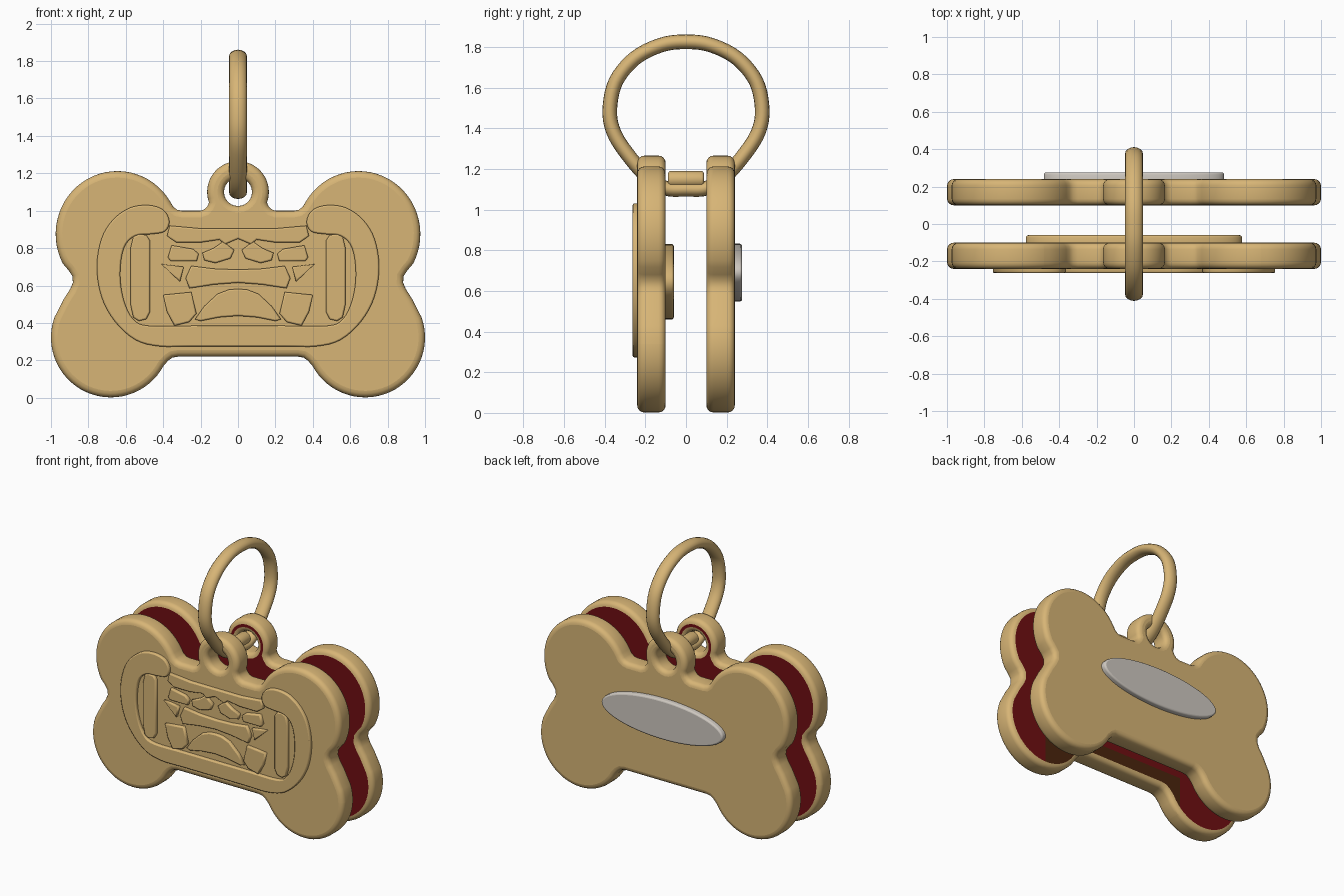
import bpy, bmesh, math
from mathutils import Vector
from mathutils.geometry import tessellate_polygon

if "Cube" in bpy.data.objects:
    bpy.data.objects.remove(bpy.data.objects["Cube"])


def material(name, rgb):
    m = bpy.data.materials.new(name)
    m.diffuse_color = (*rgb, 1)
    m.use_nodes = True
    m.node_tree.nodes["Principled BSDF"].inputs["Base Color"].default_value = m.diffuse_color
    return m


GOLD = material("gold", (0.68, 0.46, 0.18))
RED = material("dark_red", (0.16, 0.0045, 0.006))
BROWN = material("dark_brown", (0.07, 0.018, 0.004))
SILVER = material("silver_grey", (0.62, 0.58, 0.53))


def finish(bm, name, mats):
    bmesh.ops.recalc_face_normals(bm, faces=bm.faces[:])
    me = bpy.data.meshes.new(name)
    bm.to_mesh(me)
    bm.free()
    for m in mats:
        me.materials.append(m)
    ob = bpy.data.objects.new(name, me)
    bpy.context.collection.objects.link(ob)
    return ob


def arc(cx, cz, rx, rz, a0, a1, n):
    return [(cx + rx * math.cos(math.radians(a0 + (a1 - a0) * i / n)),
             cz + rz * math.sin(math.radians(a0 + (a1 - a0) * i / n))) for i in range(n + 1)]


def mirror(half):
    """Close a half outline running from x=0 to x=0."""
    return half + [(-x, z) for x, z in reversed(half) if x > 1e-4]


def smooth(pts, n):
    """Closed Catmull-Rom curve through the points."""
    out, k = [], len(pts)
    for i in range(k):
        a, b, c, d = (Vector(pts[(i + j) % k]) for j in (-1, 0, 1, 2))
        for s in range(n):
            t = s / n
            p = 0.5 * (2 * b + (c - a) * t + (2 * a - 5 * b + 4 * c - d) * t * t
                       + (3 * b - a - 3 * c + d) * t ** 3)
            out.append((p.x, p.y))
    return out


def inset_loop(loop, d):
    """Move a loop into the material, which lies on its left."""
    out, k = [], len(loop)
    for i in range(k):
        p, q, r = (Vector(loop[(i + j) % k]) for j in (-1, 0, 1))
        t1, t2 = (q - p).normalized(), (r - q).normalized()
        n1, n2 = Vector((t1.y, -t1.x)), Vector((t2.y, -t2.x))
        out.append(q - (n1 + n2) / max(0.4, 1 + n1.dot(n2)) * d)
    return out


def slab(name, loops, y0, y1, bev, steps, mats, cap0=0, cap1=0, round0=True):
    """Plate with rounded rims; first loop is the outline, others are holes."""
    bm = bmesh.new()
    arcs = [math.pi / 2 * i / steps for i in range(steps + 1)]
    start = [(bev * (1 - math.sin(a)), y0 + bev * (1 - math.cos(a))) for a in arcs] if round0 else [(0, y0)]
    prof = start + [(bev * (1 - math.sin(a)), y1 - bev * (1 - math.cos(a))) for a in reversed(arcs)]
    caps = ([], [])
    for li, loop in enumerate(loops):
        area = sum(a[0] * b[1] - b[0] * a[1] for a, b in zip(loop, loop[1:] + loop[:1]))
        if (area > 0) != (li == 0):
            loop = loop[::-1]
        rings = [[bm.verts.new((p[0], y, p[1])) for p in inset_loop(loop, d)] for d, y in prof]
        k = len(loop)
        for ra, rb in zip(rings, rings[1:]):
            for i in range(k):
                bm.faces.new((ra[i], ra[(i + 1) % k], rb[(i + 1) % k], rb[i])).smooth = True
        caps[0].append(rings[0])
        caps[1].append(rings[-1])
    for rings, mi in zip(caps, (cap0, cap1)):
        flat = [v for r in rings for v in r]
        polys = [[Vector((v.co.x, v.co.z, 0)) for v in r] for r in rings]
        for tri in tessellate_polygon(polys):
            if len(set(tri)) == 3:
                f = bm.faces.new([flat[i] for i in tri])
                f.material_index = mi
    return finish(bm, name, mats)


# bone outline with hanging eyelet
bone = mirror([(0, 0.22), (0.32, 0.22), (0.35, 0.215), (0.372, 0.2)]
              + arc(0.68, 0.322, 0.32, 0.32, 208, 380, 30)
              + [(0.93, 0.53), (0.898, 0.58), (0.883, 0.615), (0.885, 0.65), (0.905, 0.68)]
              + arc(0.645, 0.875, 0.33, 0.337, -28, 149, 30)
              + [(0.345, 1.02), (0.325, 1.005), (0.30, 1.0), (0.20, 1.0), (0.178, 1.008), (0.163, 1.025)]
              + arc(0, 1.10, 0.165, 0.165, -20, 90, 16))
hole = arc(0, 1.10, 0.075, 0.075, 0, 345, 23)
front = slab("front_bone_plate", [bone, hole], -0.24, -0.10, 0.035, 4, [GOLD, RED, BROWN], 0, 1)
slab("back_bone_plate", [bone, hole], 0.10, 0.24, 0.035, 4, [GOLD, RED], 1, 0)

# brown patch low on the inner face of the front plate
bm = bmesh.new()
bm.from_mesh(front.data)
for co, no in (((0, 0, 0.34), (0, 0, 1)), ((0.68, 0, 0), (1, 0, 0)), ((-0.48, 0, 0), (1, 0, 0))):
    bmesh.ops.bisect_plane(bm, geom=bm.verts[:] + bm.edges[:] + bm.faces[:], plane_co=co, plane_no=no)
for f in bm.faces:
    c = f.calc_center_median()
    if f.material_index == 1 and c.z < 0.34 and -0.48 < c.x < 0.68:
        f.material_index = 2
bm.to_mesh(front.data)
bm.free()

# oval plaques
slab("inner_oval_plaque", [arc(0, 0.645, 0.578, 0.186, 0, 355, 71)], -0.11, -0.06, 0.012, 3, [GOLD], round0=False)
slab("back_oval_plaque", [arc(0, 0.69, 0.482, 0.142, 0, 355, 71)], 0.23, 0.276, 0.012, 3, [SILVER], round0=False)


# raised relief on the front
def relief(name, loop):
    ob = slab(name, [loop], 0.23, 0.262, 0.008, 2, [GOLD], round0=False)
    for v in ob.data.vertices:      # turn it to face the front
        v.co.y = -v.co.y
    ob.data.flip_normals()


band = [(0, 0.275), (0.25, 0.275), (0.42, 0.275), (0.55, 0.31), (0.66, 0.41), (0.73, 0.54), (0.755, 0.70),
        (0.73, 0.85), (0.67, 0.95), (0.58, 1.015), (0.48, 1.03), (0.40, 1.005), (0.367, 0.945),
        (0.39, 0.89), (0.46, 0.875), (0.55, 0.865), (0.61, 0.80), (0.63, 0.66), (0.61, 0.52),
        (0.56, 0.42), (0.48, 0.385), (0.25, 0.385), (0, 0.385)]
relief("relief_band", smooth(mirror(band), 4))
relief("relief_top_bar", mirror([(0, 0.85), (0.07, 0.82), (0.10, 0.845), (0.20, 0.83), (0.33, 0.83),
                                 (0.38, 0.865), (0.365, 0.92), (0.2, 0.905), (0, 0.905)]))
relief("relief_middle_bar", mirror([(0, 0.615), (0.13, 0.605), (0.26, 0.585), (0.28, 0.64),
                                    (0.25, 0.705), (0.13, 0.69), (0, 0.685)]))
relief("relief_arch", mirror([(0, 0.438), (0.10, 0.43), (0.20, 0.41), (0.23, 0.42), (0.18, 0.49),
                              (0.11, 0.555), (0.05, 0.578), (0, 0.582)]))
side_pieces = {
    "side_bar": [(0.47, 0.46), (0.49, 0.42), (0.53, 0.41), (0.56, 0.43), (0.575, 0.50),
                 (0.575, 0.80), (0.56, 0.86), (0.53, 0.875), (0.49, 0.87), (0.47, 0.84)],
    "outer_block": [(0.22, 0.73), (0.36, 0.73), (0.375, 0.75), (0.355, 0.815), (0.24, 0.795), (0.21, 0.77)],
    "inner_block": [(0.04, 0.745), (0.12, 0.72), (0.18, 0.735), (0.19, 0.775), (0.13, 0.80),
                    (0.08, 0.835), (0.02, 0.79)],
    "wedge": [(0.41, 0.715), (0.29, 0.70), (0.31, 0.62)],
    "lower_block": [(0.40, 0.55), (0.25, 0.565), (0.222, 0.45), (0.26, 0.405), (0.34, 0.385), (0.38, 0.46)],
}
for piece, pts in side_pieces.items():
    for side, s in (("right", 1), ("left", -1)):
        relief(f"relief_{piece}_{side}", [(s * x, z) for x, z in pts])

# split ring through both eyelets
path = smooth(mirror([(0, 1.10), (0.10, 1.105), (0.19, 1.16), (0.29, 1.275), (0.355, 1.38), (0.375, 1.49),
                      (0.345, 1.63), (0.25, 1.745), (0.12, 1.81), (0, 1.825)]), 5)
bm = bmesh.new()
k, m = len(path), 16
rings = []
for i, p in enumerate(path):
    t = (Vector(path[(i + 1) % k]) - Vector(path[i - 1])).normalized()
    ring = []
    for j in range(m):
        a = 2 * math.pi * j / m
        r = 0.036 * math.cos(a)
        ring.append(bm.verts.new((0.048 * math.sin(a), p[0] + t.y * r, p[1] - t.x * r)))
    rings.append(ring)
for i in range(k):
    ra, rb = rings[i], rings[(i + 1) % k]
    for j in range(m):
        bm.faces.new((ra[j], ra[(j + 1) % m], rb[(j + 1) % m], rb[j])).smooth = True
finish(bm, "hanging_ring", [GOLD])

# joint sleeve on the ring
slab("ring_joint", [arc(0, 1.148, 0.045, 0.042, 0, 345, 23)], -0.088, 0.088, 0.012, 3, [GOLD])
